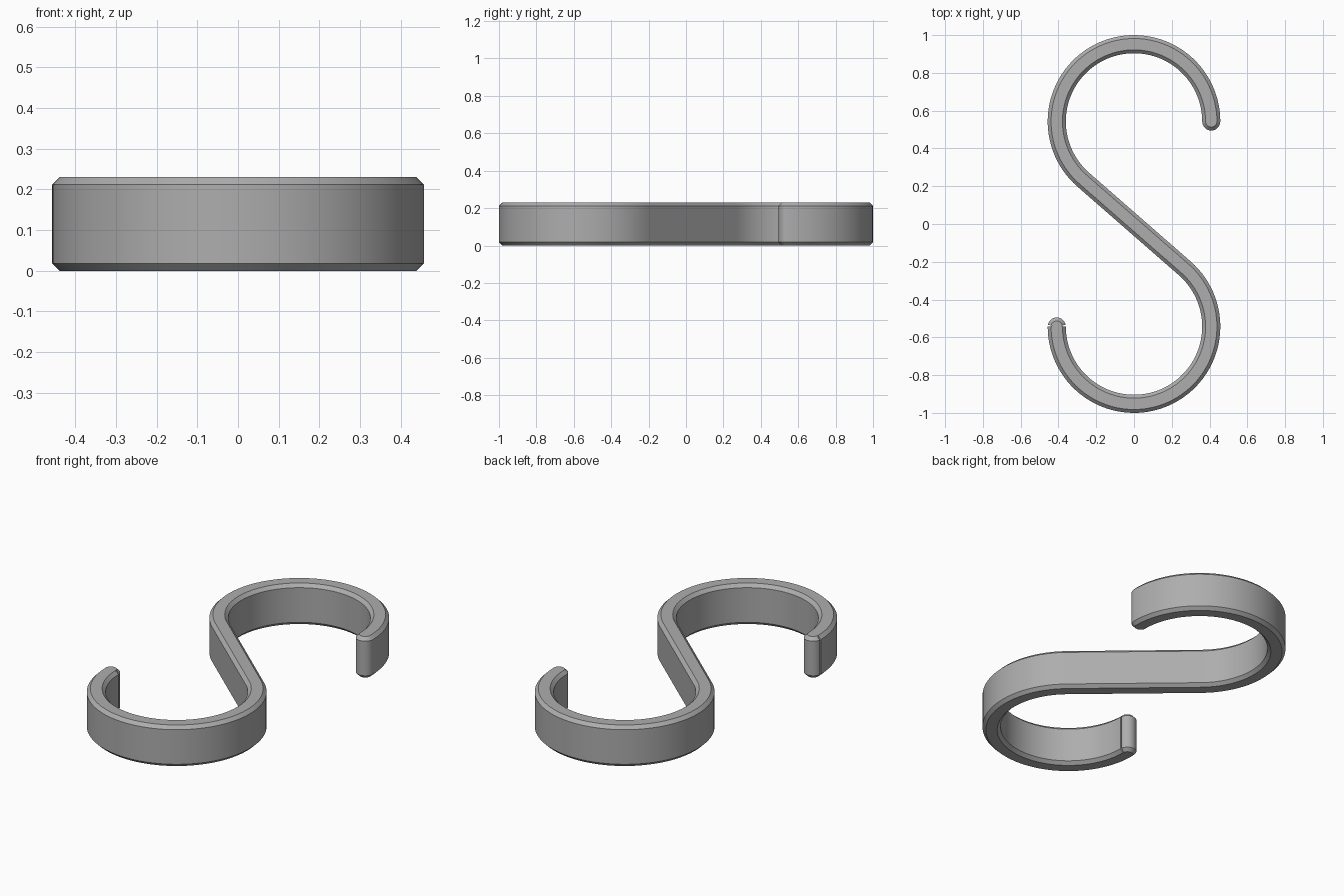
import bpy, bmesh, math
from mathutils import Vector

if "Cube" in bpy.data.objects:
    bpy.data.objects.remove(bpy.data.objects["Cube"])

R = 0.409        # centreline radius of each hook
CY = 0.543       # distance of hook centres from the middle
W = 0.048        # half width of the bar
H = 0.23         # height
C = 0.018        # chamfer
N, CAP = 64, 16  # steps per hook and per rounded end

# centreline stations: (point, sideways normal), upper hook then its rotated copy
sweep = math.pi + math.asin(math.sqrt(1 - (R / CY) ** 2)) + 0.0
sweep = 1.5 * math.pi - math.acos(R / CY)
upper = []
for i in range(N + 1):
    a = sweep * i / N
    n = Vector((math.cos(a), math.sin(a)))
    upper.append((Vector((0, CY)) + R * n, n))
stations = upper + [(-p, n) for p, n in reversed(upper)]
M = len(stations)


def rounded_end(p, n, r):
    """Half circle from +n round to -n, on the clockwise side."""
    a0 = math.atan2(n.y, n.x)
    return [p + r * Vector((math.cos(a0 - math.pi * k / CAP),
                            math.sin(a0 - math.pi * k / CAP)))
            for k in range(1, CAP)]


def outline(r):
    """Closed outline of the bar at half width r."""
    pts = [p + r * n for p, n in stations]
    p, n = stations[-1]
    # the far end is the near end turned by half a circle
    start = rounded_end(*stations[0], r)
    pts += [-q for q in start]
    pts += [p - r * n for p, n in reversed(stations)]
    pts += list(reversed(start))
    return pts


bm = bmesh.new()
rings = [[bm.verts.new((q.x, q.y, z)) for q in outline(r)]
         for r, z in ((W - C, 0), (W, C), (W, H - C), (W - C, H))]
T = len(rings[0])

# walls and chamfers
for lo, hi in zip(rings, rings[1:]):
    for i in range(T):
        j = (i + 1) % T
        bm.faces.new((lo[i], lo[j], hi[j], hi[i]))

# flat top and bottom
left0 = M + CAP - 1
for ring in (rings[0], rings[-1]):
    left = list(reversed(ring[left0:left0 + M]))
    for i in range(M - 1):
        bm.faces.new((ring[i], ring[i + 1], left[i + 1], left[i]))
    bm.faces.new(ring[M - 1:left0 + 1])
    bm.faces.new(ring[left0 + M - 1:] + [ring[0]])
bmesh.ops.recalc_face_normals(bm, faces=bm.faces)

mesh = bpy.data.meshes.new("s_hook")
bm.to_mesh(mesh)
bm.free()
hook = bpy.data.objects.new("s_hook", mesh)
bpy.context.collection.objects.link(hook)

mat = bpy.data.materials.new("grey metal")
mat.diffuse_color = (0.42, 0.42, 0.42, 1)
mat.use_nodes = True
mat.node_tree.nodes["Principled BSDF"].inputs["Base Color"].default_value = mat.diffuse_color
mesh.materials.append(mat)

bpy.context.view_layer.objects.active = hook
hook.select_set(True)
bpy.ops.object.shade_smooth_by_angle(angle=math.radians(30))
